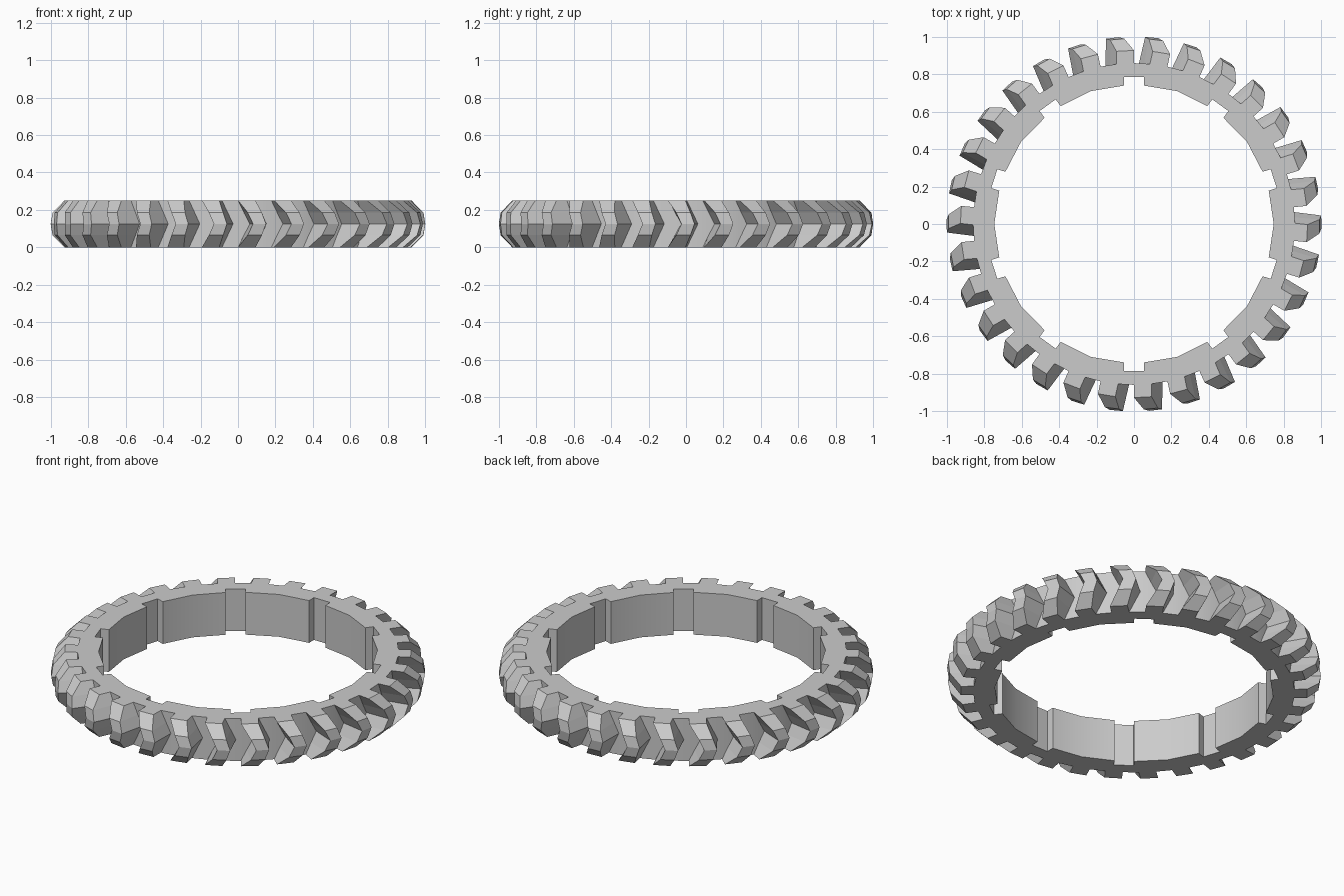
import bpy, bmesh
from math import sin, cos, radians
from mathutils import Vector

cube = bpy.data.objects.get("Cube")
if cube:
    bpy.data.objects.remove(cube)

HEIGHT = 0.25
ROOT = 0.86
TEETH = 30
NOTCHES = 10
PITCH = 360 / TEETH

grey = bpy.data.materials.new("plain_grey")
grey.use_nodes = True
grey.diffuse_color = (0.6, 0.6, 0.6, 1)
grey.node_tree.nodes["Principled BSDF"].inputs["Base Color"].default_value = (0.6, 0.6, 0.6, 1)


def polar(r, deg, z=0.0):
    return Vector((r * cos(radians(deg)), r * sin(radians(deg)), z))


def finish(bm, name):
    bmesh.ops.recalc_face_normals(bm, faces=bm.faces)
    mesh = bpy.data.meshes.new(name)
    bm.to_mesh(mesh)
    bm.free()
    mesh.materials.append(grey)
    obj = bpy.data.objects.new(name, mesh)
    bpy.context.collection.objects.link(obj)
    return obj


def add_loop(bm, points):
    verts = [bm.verts.new(p) for p in points]
    return [bm.edges.new((a, b)) for a, b in zip(verts, verts[1:] + verts[:1])]


# Ring body: round outside, keyed slots on the inside
bm = bmesh.new()
outer = []
for i in range(TEETH):
    outer += [polar(ROOT, i * PITCH - 6), polar(ROOT, i * PITCH + 0.3)]
inner = []
for i in range(NOTCHES):
    a = 18 + i * 36
    inner += [polar(0.742, a - 4.1), polar(0.787, a - 3.87),
              polar(0.787, a + 3.87), polar(0.742, a + 4.1),
              polar(0.747, a + 18)]
edges = add_loop(bm, outer) + add_loop(bm, inner)
bmesh.ops.triangle_fill(bm, edges=edges, use_beauty=True, normal=(0, 0, 1))
ext = bmesh.ops.extrude_face_region(bm, geom=bm.faces[:])
top = [g for g in ext["geom"] if isinstance(g, bmesh.types.BMVert)]
bmesh.ops.translate(bm, verts=top, vec=(0, 0, HEIGHT))
ring = finish(bm, "ring_body")

# Chevron teeth: base radius, outer radius, base lead/trail, outer lead/trail
END = (ROOT, 0.928, 0.3, -6.0, -0.2, -6.0)
SHOULDER = (0.855, 0.992, 2.4, -3.9, 1.4, -3.0)
MIDDLE = (0.855, 1.002, 4.3, -1.8, 2.6, -1.4)
rows = [(0, END), (0.065, SHOULDER), (0.125, MIDDLE), (0.185, SHOULDER), (HEIGHT, END)]

bm = bmesh.new()
for i in range(TEETH):
    a = i * PITCH
    sections = []
    for z, (rb, ro, base_lead, base_trail, lead, trail) in rows:
        corners = [(rb, base_lead), (ro, lead), (ro, trail), (rb, base_trail)]
        sections.append([bm.verts.new(polar(r, a + d, z)) for r, d in corners])
    for low, high in zip(sections, sections[1:]):
        for k in range(4):
            n = (k + 1) % 4
            bm.faces.new((low[k], low[n], high[n], high[k]))
    bm.faces.new(sections[0])
    bm.faces.new(sections[-1])
finish(bm, "chevron_teeth")

# Soft shading on the curved ring walls, flat teeth
bpy.ops.object.select_all(action='DESELECT')
ring.select_set(True)
bpy.context.view_layer.objects.active = ring
bpy.ops.object.shade_smooth_by_angle(angle=radians(25))
